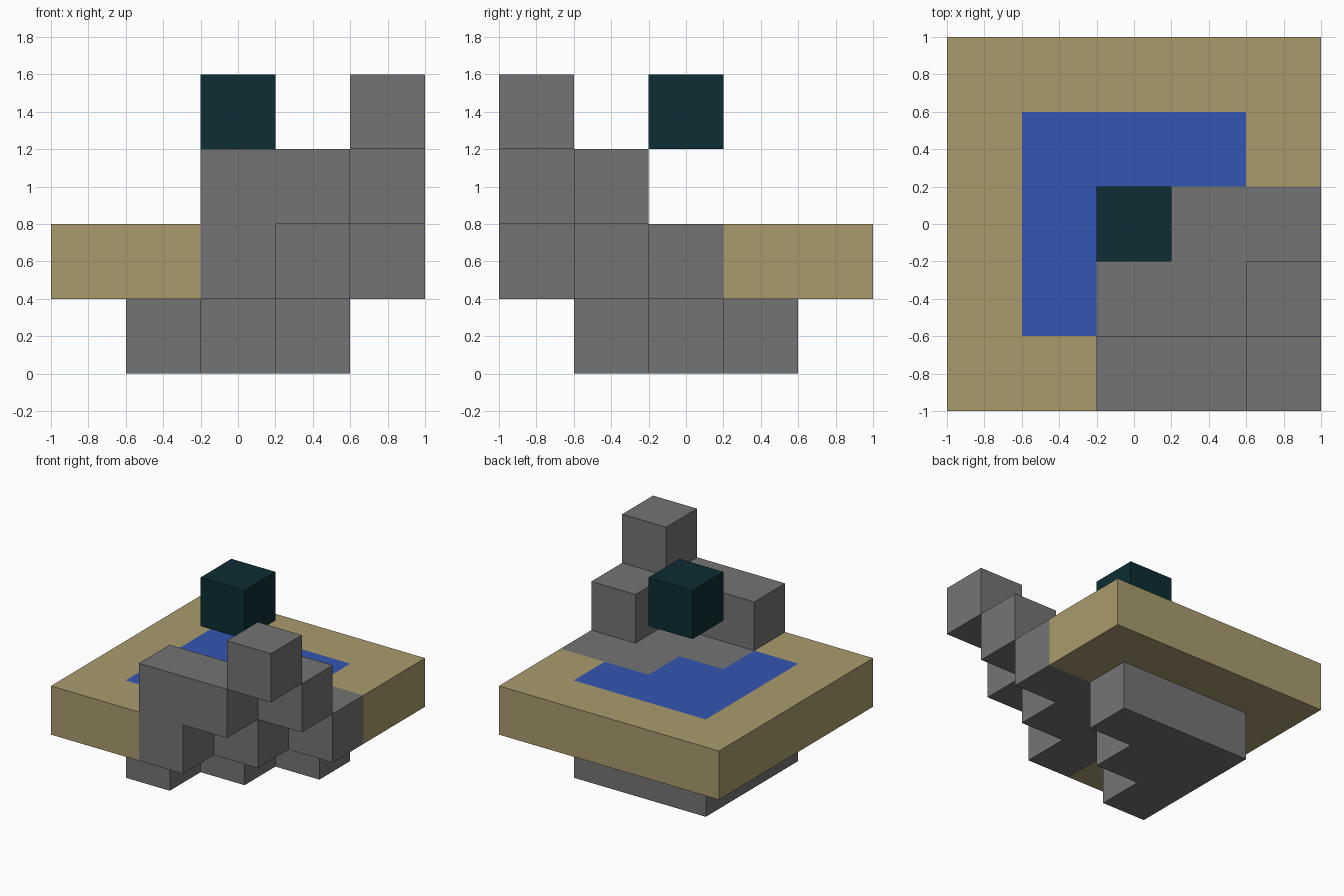
import bpy, bmesh
from mathutils import Vector

cube = bpy.data.objects.get("Cube")
if cube:
    bpy.data.objects.remove(cube, do_unlink=True)

CELL = 0.4

# Block plan: one map per level, bottom first; rows run back to front, columns -x to +x
LEVELS = [
    ["     ", " GGG ", " GG  ", " G   ", "     "],
    ["SSSSS", "SWWWS", "SWWGG", "SWGG ", "SSG  "],
    ["     ", "     ", "     ", "    G", "  GG "],
    ["     ", "     ", "  T  ", "     ", "    G"],
]
PARTS = {
    "S": ("sand_rim", "sand", (0.40, 0.33, 0.155)),
    "G": ("stone_steps", "grey stone", (0.175, 0.175, 0.175)),
    "W": ("water_pool", "blue water", (0.033, 0.093, 0.44)),
    "T": ("floating_block", "dark teal", (0.004, 0.026, 0.033)),
}
SIDES = [Vector(d) for d in
         ((1, 0, 0), (-1, 0, 0), (0, 1, 0), (0, -1, 0), (0, 0, 1), (0, 0, -1))]

blocks = {(x, 4 - row, z): key
          for z, level in enumerate(LEVELS)
          for row, line in enumerate(level)
          for x, key in enumerate(line) if key != " "}


def make_material(name, rgb):
    mat = bpy.data.materials.new(name)
    mat.use_nodes = True
    mat.diffuse_color = (*rgb, 1)
    shader = next(n for n in mat.node_tree.nodes if n.type == "BSDF_PRINCIPLED")
    shader.inputs["Base Color"].default_value = (*rgb, 1)
    shader.inputs["Roughness"].default_value = 0.9
    return mat


def add_side(bm, cell, d):
    """Add one outward-facing square of a block."""
    centre = Vector((cell[0] - 2, cell[1] - 2, cell[2] + 0.5)) + d * 0.5
    u = Vector((d.y, d.z, d.x)) * 0.5
    v = d.cross(u)
    bm.faces.new([bm.verts.new((centre + corner) * CELL)
                  for corner in (-u - v, u - v, u + v, v - u)])


# Each part keeps only the block sides that are open to the air
for key, (name, colour, rgb) in PARTS.items():
    bm = bmesh.new()
    for cell, kind in blocks.items():
        if kind != key:
            continue
        for d in SIDES:
            neighbour = tuple(int(c + s) for c, s in zip(cell, d))
            if neighbour not in blocks:
                add_side(bm, cell, d)
    bmesh.ops.remove_doubles(bm, verts=bm.verts[:], dist=0.001)
    mesh = bpy.data.meshes.new(name)
    bm.to_mesh(mesh)
    bm.free()
    mesh.materials.append(make_material(colour, rgb))
    bpy.context.collection.objects.link(bpy.data.objects.new(name, mesh))
